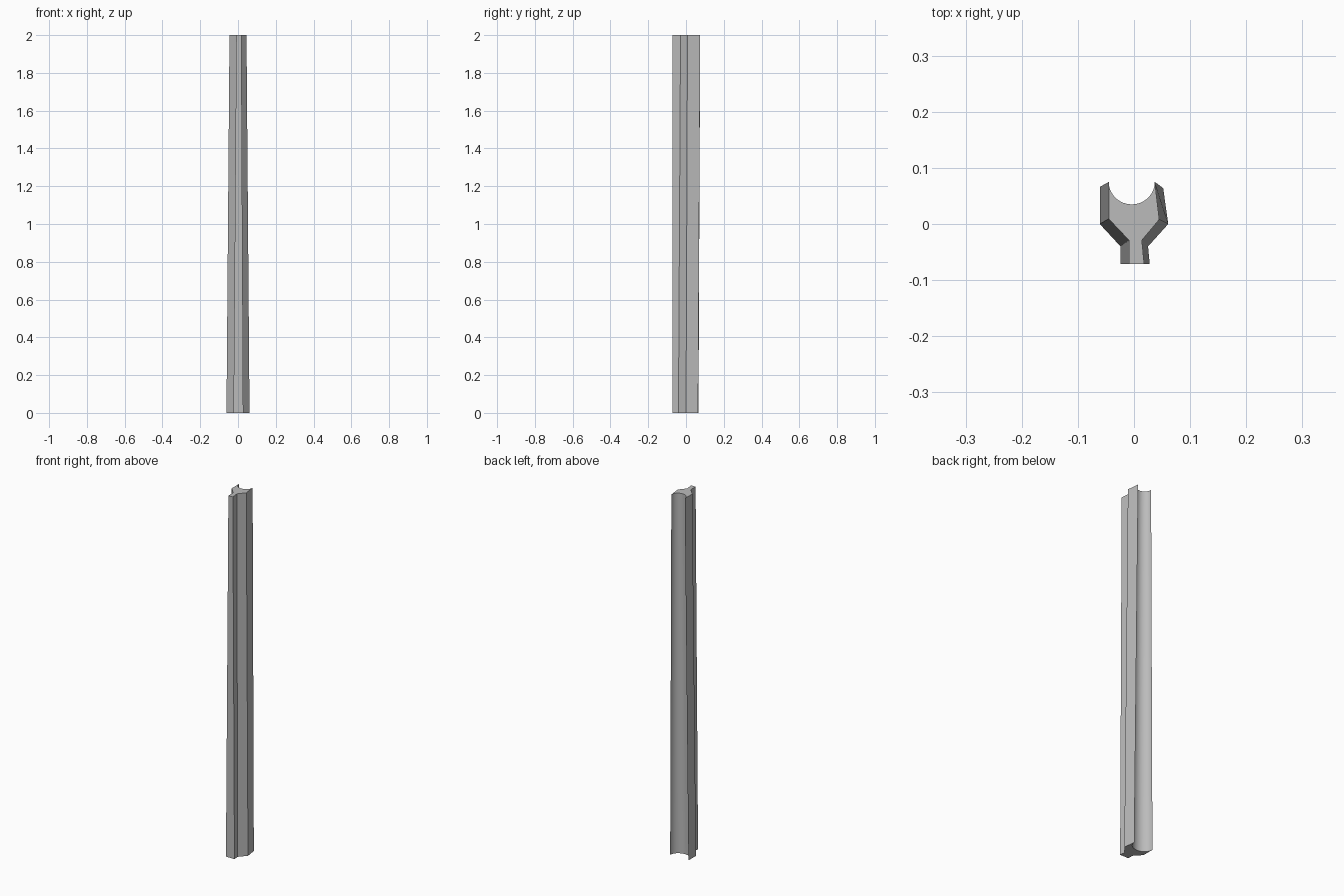
import bpy, bmesh, math

cube = bpy.data.objects.get("Cube")
if cube:
    bpy.data.objects.remove(cube, do_unlink=True)

# Plain grey material
grey = bpy.data.materials.new("plain_grey")
grey.use_nodes = True
colour = (0.5, 0.5, 0.5, 1)
grey.diffuse_color = colour
grey.node_tree.nodes["Principled BSDF"].inputs["Base Color"].default_value = colour

SEGMENTS = 24


def section(outline, depth):
    """Outer outline from left tip to right tip, closed by a round groove."""
    (lx, ly), (rx, ry) = outline[0], outline[-1]
    cx, cy, radius = (lx + rx) / 2, (ly + ry) / 2, (rx - lx) / 2
    points = list(outline)
    for i in range(1, SEGMENTS):
        a = math.pi * i / SEGMENTS
        points.append((cx + radius * math.cos(a), cy - depth * math.sin(a)))
    return points


# Cross-sections: wide foot and narrower head
foot = section([(-.061, .066), (-.061, 0), (-.024, -.040), (-.024, -.071),
                (.028, -.071), (.025, -.040), (.061, 0), (.052, .064)], .05)
head = section([(-.045, .075), (-.045, .009), (-.009, -.029), (-.009, -.071),
                (.018, -.071), (.014, -.029), (.045, .008), (.037, .075)], .04)

# Tapered post lofted between both sections
bm = bmesh.new()
low = [bm.verts.new((x, y, 0)) for x, y in foot]
high = [bm.verts.new((x, y, 2)) for x, y in head]
count = len(low)
for i in range(count):
    j = (i + 1) % count
    bm.faces.new((low[i], low[j], high[j], high[i]))
caps = [bm.faces.new(low[::-1]), bm.faces.new(high)]
bmesh.ops.triangulate(bm, faces=caps)
bmesh.ops.recalc_face_normals(bm, faces=bm.faces)

mesh = bpy.data.meshes.new("grooved_post")
bm.to_mesh(mesh)
bm.free()
mesh.materials.append(grey)
post = bpy.data.objects.new("grooved_post", mesh)
bpy.context.collection.objects.link(post)

# Smooth groove, sharp corners
bpy.context.view_layer.objects.active = post
post.select_set(True)
bpy.ops.object.shade_smooth_by_angle(angle=math.radians(25))
